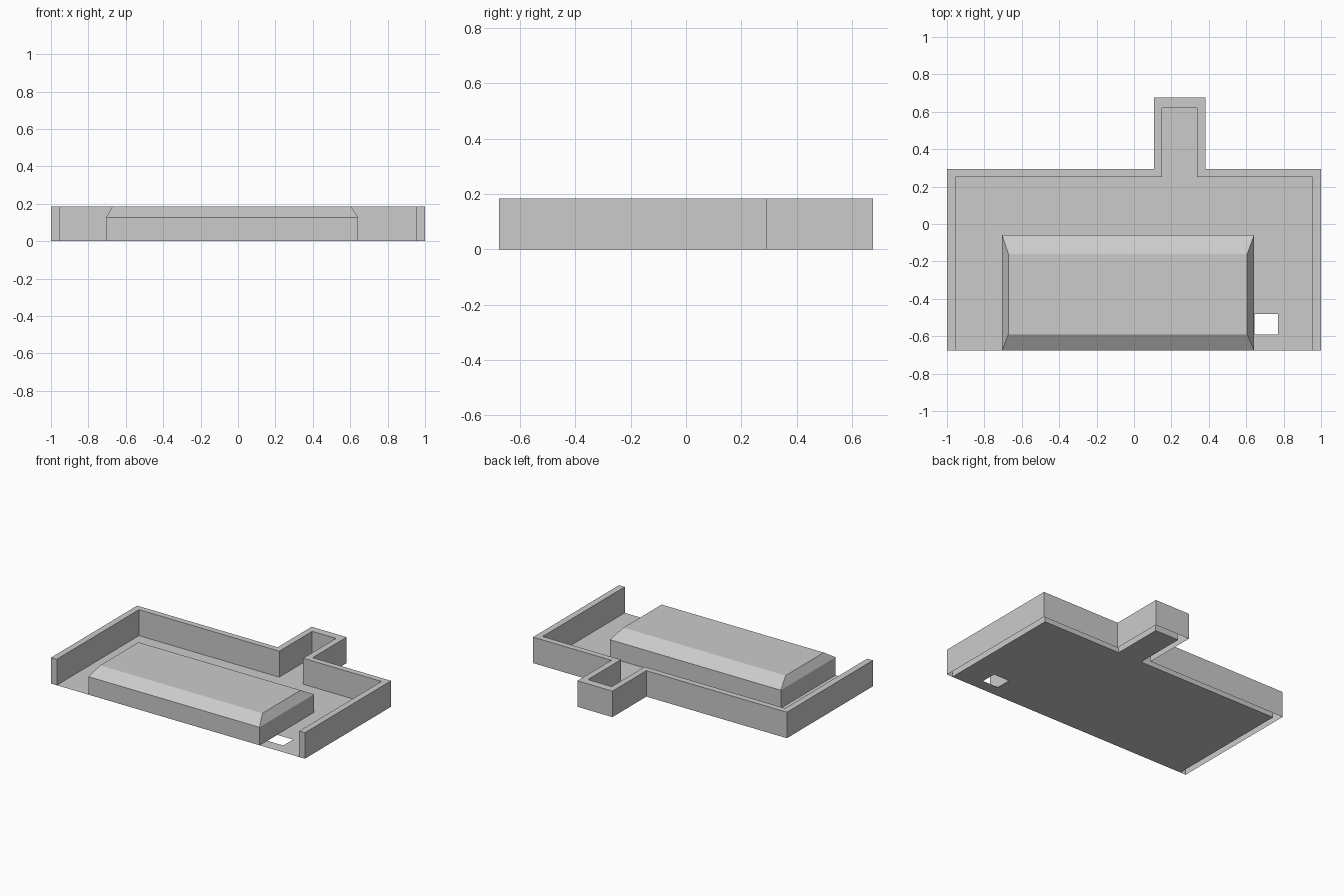
import bpy, bmesh

if "Cube" in bpy.data.objects:
    bpy.data.objects.remove(bpy.data.objects["Cube"])

H = 0.185        # wall and block height
FRONT = -0.675   # front edge of the tray

grey = bpy.data.materials.new("light grey")
grey.diffuse_color = (0.6, 0.6, 0.6, 1)
grey.use_nodes = True
grey.node_tree.nodes["Principled BSDF"].inputs["Base Color"].default_value = grey.diffuse_color


def make_object(name, bm):
    mesh = bpy.data.meshes.new(name)
    bm.to_mesh(mesh)
    bm.free()
    mesh.materials.append(grey)
    obj = bpy.data.objects.new(name, mesh)
    bpy.context.collection.objects.link(obj)
    return obj


def ring(bm, points, z):
    return [bm.verts.new((x, y, z)) for x, y in points]


def rect(x0, x1, y0, y1):
    return [(x0, y0), (x1, y0), (x1, y1), (x0, y1)]


def wall_path(x, y, tab_x0, tab_x1, tab_y):
    """U-shaped path with a narrow tab in the back wall."""
    return [(-x, FRONT), (-x, y), (tab_x0, y), (tab_x0, tab_y),
            (tab_x1, tab_y), (tab_x1, y), (x, y), (x, FRONT)]


# Perimeter wall: outer skin, inner skin, rim and front ends, open underneath
outer = wall_path(1.0, 0.293, 0.107, 0.383, 0.675)
inner = wall_path(0.955, 0.25, 0.15, 0.338, 0.62)
bm = bmesh.new()
ob, ot = ring(bm, outer, 0), ring(bm, outer, H)
ib, it = ring(bm, inner, 0), ring(bm, inner, H)
for i in range(len(outer) - 1):
    j = i + 1
    bm.faces.new((ob[i], ot[i], ot[j], ob[j]))
    bm.faces.new((ib[i], ib[j], it[j], it[i]))
    bm.faces.new((ot[i], it[i], it[j], ot[j]))
bm.faces.new((ob[0], ib[0], it[0], ot[0]))
bm.faces.new((ib[-1], ob[-1], ot[-1], it[-1]))
make_object("perimeter_wall", bm)

# Thin floor inside the wall, with a small opening beside the block
bm = bmesh.new()
xs = [-0.955, 0.645, 0.77, 0.955]
ys = [FRONT, -0.59, -0.48, 0.25]
for i in range(3):
    for j in range(3):
        if (i, j) != (1, 1):
            bm.faces.new(ring(bm, rect(xs[i], xs[i + 1], ys[j], ys[j + 1]), 0))
bm.faces.new(ring(bm, rect(0.15, 0.338, 0.25, 0.62), 0))
bmesh.ops.remove_doubles(bm, verts=bm.verts, dist=1e-4)
make_object("floor", bm)

# Central block with straight sides and a sloped top edge
base = rect(-0.705, 0.642, FRONT, -0.06)
crown = rect(-0.672, 0.605, -0.59, -0.16)
bm = bmesh.new()
levels = [ring(bm, base, 0), ring(bm, base, 0.128), ring(bm, crown, H)]
for low, high in zip(levels, levels[1:]):
    for i in range(4):
        j = (i + 1) % 4
        bm.faces.new((low[i], low[j], high[j], high[i]))
bm.faces.new(levels[-1])
make_object("raised_block", bm)
